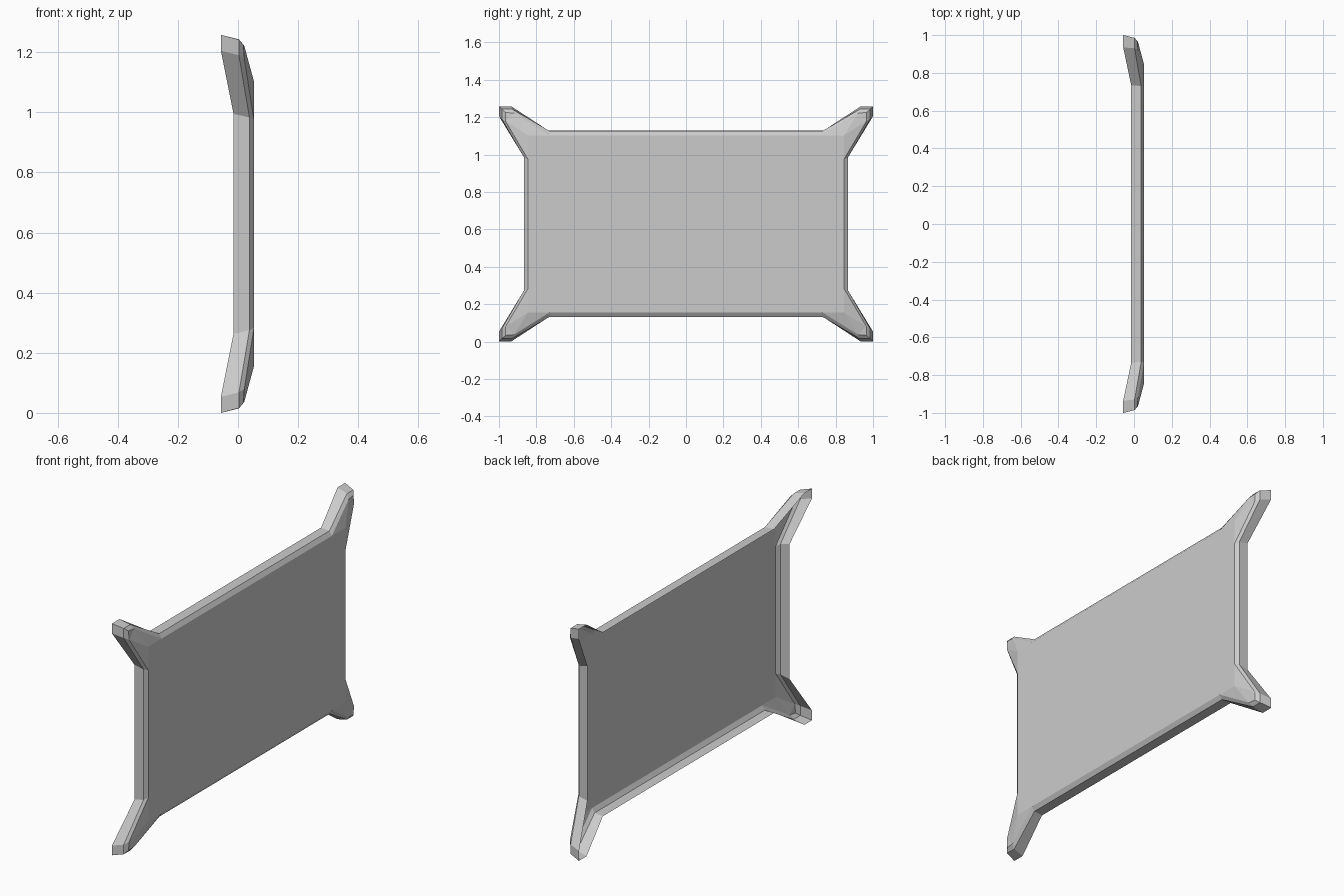
import bpy, bmesh

if "Cube" in bpy.data.objects:
    bpy.data.objects.remove(bpy.data.objects["Cube"])

HALF = 0.629    # half of the overall height

# One quadrant of the rim, as rings from the open back to the front face.
# Each ring: mid-top, top bend, foot (3 points), side bend, mid-side  (x, y, height above centre)
back = [(-.015, 0, .499), (-.015, .735, .499), (-.057, .935, .629), (-.057, 1, .629),
        (-.057, 1, .576), (-.015, .867, .366), (-.015, .867, 0)]
edge = [(.038, 0, .497), (.038, .73, .497), (.003, .93, .614), (.003, .985, .613),
        (.003, .985, .561), (.038, .865, .354), (.038, .865, 0)]
face = [(.053, 0, .474), (.053, .73, .474), (.021, .92, .592), (.018, .965, .596),
        (.021, .965, .549), (.053, .845, .346), (.053, .845, 0)]

bm = bmesh.new()
rings = [[bm.verts.new(p) for p in ring] for ring in (back, edge, face)]

# Side walls and bevel
for lo, hi in zip(rings, rings[1:]):
    for i in range(len(lo) - 1):
        bm.faces.new((lo[i], lo[i + 1], hi[i + 1], hi[i]))

# Flat front panel and the faceted front of the corner leg
S, A, B, C, D, E, T = rings[2]
centre = bm.verts.new((.053, 0, 0))
corner = bm.verts.new((.053, .845, .474))
panel = bm.faces.new((centre, T, E, corner, A, S))
for tri in ((A, corner, B), (B, corner, D), (B, D, C), (corner, E, D)):
    bm.faces.new(tri)

bmesh.ops.recalc_face_normals(bm, faces=bm.faces)
panel.normal_update()
if panel.normal.x < 0:
    bmesh.ops.reverse_faces(bm, faces=bm.faces)

mesh = bpy.data.meshes.new("tray_panel")
bm.to_mesh(mesh)
bm.free()
obj = bpy.data.objects.new("tray_panel", mesh)
bpy.context.collection.objects.link(obj)
obj.location.z = HALF

# Mirror to all four corners
mirror = obj.modifiers.new("four_corners", 'MIRROR')
mirror.use_axis = (False, True, True)
mirror.merge_threshold = 0.0005
